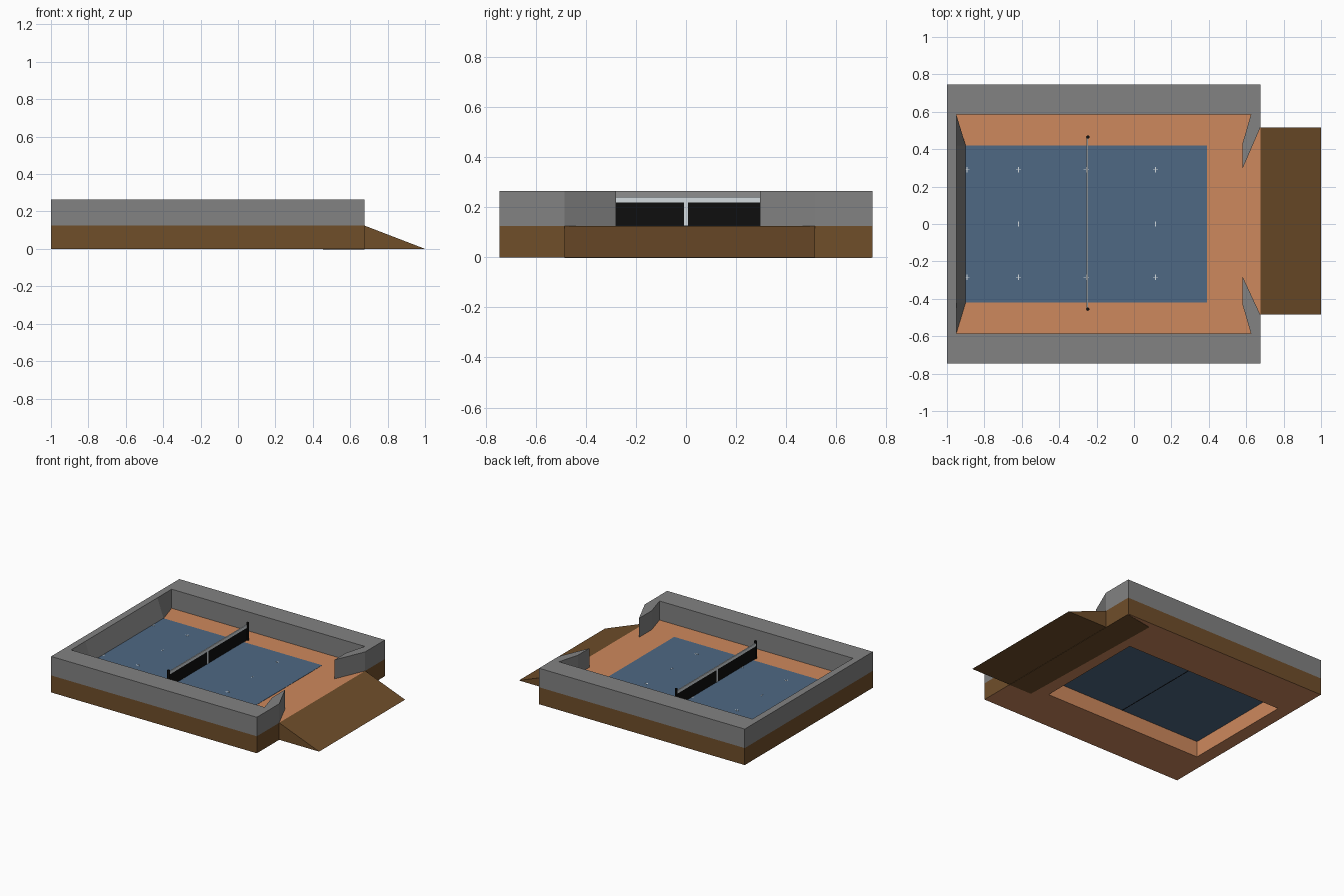
import bpy, bmesh

if "Cube" in bpy.data.objects:
    bpy.data.objects.remove(bpy.data.objects["Cube"])


def material(name, rgb):
    # sRGB 0-255 to linear
    lin = [(c / 255 / 12.92) if c < 11 else ((c / 255 + 0.055) / 1.055) ** 2.4 for c in rgb]
    m = bpy.data.materials.new(name)
    m.diffuse_color = (*lin, 1)
    m.use_nodes = True
    m.node_tree.nodes["Principled BSDF"].inputs["Base Color"].default_value = m.diffuse_color
    return m


CLAY = material("clay orange", (206, 137, 93))
BROWN = material("earth brown", (112, 78, 42))
GREY = material("wall grey", (130, 130, 130))
BLUE = material("court blue", (78, 104, 131))
WHITE = material("line white", (212, 219, 223))
BLACK = material("net black", (14, 14, 14))


def finish(name, bm, *mats):
    bmesh.ops.recalc_face_normals(bm, faces=bm.faces)
    me = bpy.data.meshes.new(name)
    bm.to_mesh(me)
    bm.free()
    for m in mats:
        me.materials.append(m)
    ob = bpy.data.objects.new(name, me)
    bpy.context.collection.objects.link(ob)
    return ob


def prism(name, low, z0, z1, mat, high=None):
    """Loft from a bottom outline to a top outline."""
    bm = bmesh.new()
    a = [bm.verts.new((x, y, z0)) for x, y in low]
    b = [bm.verts.new((x, y, z1)) for x, y in (high or low)]
    bm.faces.new(a[::-1])
    bm.faces.new(b)
    for i in range(len(a)):
        j = (i + 1) % len(a)
        bm.faces.new((a[i], a[j], b[j], b[i]))
    return finish(name, bm, mat)


def rect(x0, x1, y0, y1):
    return [(x0, y0), (x1, y0), (x1, y1), (x0, y1)]


def box(name, x0, x1, y0, y1, z0, z1, mat):
    return prism(name, rect(x0, x1, y0, y1), z0, z1, mat)


# Base block with a court-shaped opening: brown outside, clay elsewhere
FLOOR = 0.125
bm = bmesh.new()
rings = [[bm.verts.new((x, y, z)) for x, y in r]
         for r, z in ((rect(-1, 0.675, -0.745, 0.745), 0), (rect(-1, 0.675, -0.745, 0.745), FLOOR),
                      (rect(-0.9, 0.39, -0.42, 0.42), FLOOR), (rect(-0.9, 0.39, -0.42, 0.42), 0))]
for k in range(4):
    p, q = rings[k], rings[(k + 1) % 4]
    for i in range(4):
        j = (i + 1) % 4
        f = bm.faces.new((p[i], p[j], q[j], q[i]))
        f.material_index = 1 if k == 0 else 0
finish("base", bm, CLAY, BROWN)

# Perimeter wall, leaning back on the left and open on the right
tip_a = [(0.625, 0.585), (0.58, 0.43), (0.58, 0.295), (0.675, 0.515)]
tip_b = [(0.675, -0.485), (0.58, -0.28), (0.58, -0.43), (0.625, -0.585)]
outer = [(0.675, 0.745), (-1, 0.745), (-1, -0.745), (0.675, -0.745)]


def wall_outline(foot_x):
    inner = [(-0.95, -0.585), (foot_x, -0.42), (foot_x, 0.42), (-0.95, 0.585)]
    return outer + tip_b + inner + tip_a


prism("perimeter_wall", wall_outline(-0.9), FLOOR, 0.265, GREY, wall_outline(-0.95))

# Entrance ramp wedge and its footing under the base
bm = bmesh.new()
ends = [[bm.verts.new((x, y, z)) for x, z in ((0.675, 0), (1, 0), (0.675, FLOOR))]
        for y in (-0.485, 0.515)]
for e in ends:
    bm.faces.new(e)
for i in range(3):
    j = (i + 1) % 3
    bm.faces.new((ends[0][i], ends[0][j], ends[1][j], ends[1][i]))
finish("ramp", bm, BROWN)
prism("ramp_footing", [(0.675, -0.485), (0.675, 0.74), (0.455, 0.7), (0.49, -0.485)],
      -0.002, 0, BROWN)

# Court surface
TOP = 0.127
box("court", -0.905, 0.39, -0.42, 0.42, 0.117, TOP, BLUE)

# Small white cross marks where the court lines meet
for i, x in enumerate((-0.893, -0.617, -0.255, 0.115)):
    for j, y in enumerate((-0.285, 0, 0.29)):
        if j == 1 and i in (0, 2):
            continue
        if j != 1:
            box("line_mark_across", x - 0.014, x + 0.014, y - 0.002, y + 0.002, TOP - 0.001, TOP + 0.001, WHITE)
        box("line_mark_along", x - 0.002, x + 0.002, y - 0.014, y + 0.014, TOP - 0.001, TOP + 0.001, WHITE)

# Net with white tape and centre strap
NX = -0.25
box("net", NX - 0.002, NX + 0.002, -0.455, 0.465, 0.115, 0.218, BLACK)
box("net_tape", NX - 0.004, NX + 0.004, -0.455, 0.465, 0.218, 0.24, WHITE)
box("net_strap", NX - 0.004, NX + 0.004, -0.008, 0.008, FLOOR, 0.22, WHITE)

# Net posts
for y in (-0.455, 0.465):
    bpy.ops.mesh.primitive_cylinder_add(vertices=12, radius=0.009, depth=0.135,
                                        location=(NX + 0.003, y, FLOOR + 0.0625))
    post = bpy.context.object
    post.name = "net_post"
    post.data.materials.append(BLACK)
    bpy.ops.object.shade_smooth_by_angle()
